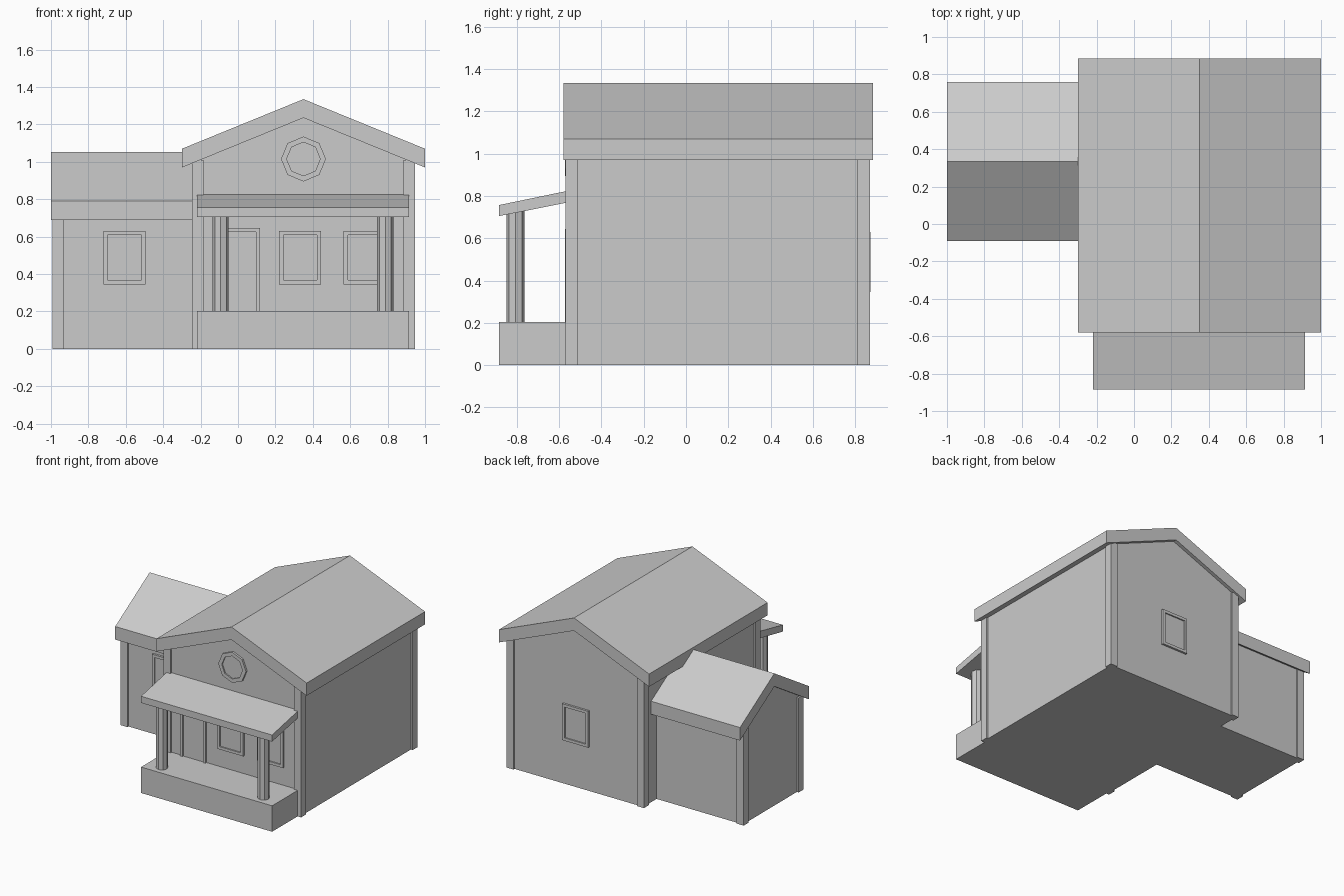
import bpy, bmesh, math
from mathutils import Vector

if "Cube" in bpy.data.objects:
    bpy.data.objects.remove(bpy.data.objects["Cube"])


def finish(bm, name):
    bmesh.ops.recalc_face_normals(bm, faces=bm.faces[:])
    me = bpy.data.meshes.new(name)
    bm.to_mesh(me)
    bm.free()
    ob = bpy.data.objects.new(name, me)
    bpy.context.collection.objects.link(ob)
    return ob


def prism(name, points, direction):
    """Extrude a flat outline along a direction vector."""
    bm = bmesh.new()
    face = bm.faces.new([bm.verts.new(p) for p in points])
    geom = bmesh.ops.extrude_face_region(bm, geom=[face])["geom"]
    verts = [g for g in geom if isinstance(g, bmesh.types.BMVert)]
    bmesh.ops.translate(bm, verts=verts, vec=Vector(direction))
    return finish(bm, name)


def box(name, x0, x1, y0, y1, z0, z1):
    return prism(name, [(x0, y0, z0), (x1, y0, z0), (x1, y1, z0), (x0, y1, z0)],
                 (0, 0, z1 - z0))


def framed_panel(name, outline, y_wall, out, border, recess=0.01):
    """Raised frame with a recessed pane; out is the signed y projection."""
    bm = bmesh.new()
    back = y_wall - math.copysign(0.01, out)
    a = [bm.verts.new((x, back, z)) for x, z in outline]
    b = [bm.verts.new((x, y_wall + out, z)) for x, z in outline]
    bm.faces.new(a)
    front = bm.faces.new(b)
    n = len(a)
    for i in range(n):
        j = (i + 1) % n
        bm.faces.new((a[i], a[j], b[j], b[i]))
    bmesh.ops.recalc_face_normals(bm, faces=bm.faces[:])
    bmesh.ops.inset_individual(bm, faces=[front], thickness=border, use_even_offset=True)
    bmesh.ops.inset_individual(bm, faces=[front], thickness=0, depth=-recess)
    return finish(bm, name)


def rect(x0, x1, z0, z1):
    return [(x0, z0), (x1, z0), (x1, z1), (x0, z1)]


def gable_wall(c, half, peak, slope):
    e = peak - slope * half
    return [(c - half, 0), (c + half, 0), (c + half, e), (c, peak), (c - half, e)]


def gable_roof(c, half, top, thick, slope):
    d = slope * half
    return [(c - half, top - d), (c, top), (c + half, top - d),
            (c + half, top - d - thick), (c, top - thick), (c - half, top - d - thick)]


# Main house: gable faces front and back
MX, MS = 0.35, 0.408
FRONT, BACK = -0.557, 0.857
prism("main_walls", [(x, FRONT, z) for x, z in gable_wall(MX, 0.58, 1.236, MS)],
      (0, BACK - FRONT, 0))
prism("main_roof", [(x, -0.58, z) for x, z in gable_roof(MX, 0.65, 1.335, 0.1, MS)],
      (0, 1.465, 0))

# Side wing: gable faces left
WY, WS, WING_FRONT = 0.335, 0.615, -0.022
prism("wing_walls", [(-0.978, y, z) for y, z in gable_wall(WY, 0.357, 0.951, WS)],
      (0.76, 0, 0))
prism("wing_roof", [(-1.0, y, z) for y, z in gable_roof(WY, 0.425, 1.052, 0.102, WS)],
      (0.77, 0, 0))

# Corner posts
for x in (-0.245, 0.885):
    for y in (-0.57, 0.81):
        box("main_corner_post", x, x + 0.06, y, y + 0.06, 0, 1.01)
for y in (-0.035, 0.645):
    box("wing_corner_post", -0.993, -0.933, y, y + 0.06, 0, 0.74)

# Porch: base, sloped roof, octagonal posts
box("porch_base", -0.22, 0.915, -0.885, FRONT + 0.01, 0, 0.203)
prism("porch_roof", [(-0.22, -0.885, 0.705), (-0.22, FRONT, 0.77),
                     (-0.22, FRONT, 0.825), (-0.22, -0.885, 0.757)], (1.135, 0, 0))
for cx in (-0.0925, 0.7875):
    ring = [(cx + 0.043 * math.cos(i * math.pi / 4),
             -0.807 + 0.043 * math.sin(i * math.pi / 4), 0.195) for i in range(8)]
    prism("porch_post", ring, (0, 0, 0.545))

# Door, windows and round vent
framed_panel("door", rect(-0.10, 0.117, 0.18, 0.645), FRONT, -0.015, 0.02)
for x in (0.22, 0.565):
    framed_panel("front_window", rect(x, x + 0.225, 0.345, 0.63), FRONT, -0.016, 0.022)
framed_panel("wing_window", rect(-0.72, -0.495, 0.345, 0.63), WING_FRONT, -0.016, 0.022)
framed_panel("back_window", rect(0.237, 0.463, 0.345, 0.63), BACK, 0.016, 0.022)
framed_panel("gable_vent", [(MX + 0.12 * math.cos(i * math.pi / 4),
                             1.015 + 0.12 * math.sin(i * math.pi / 4)) for i in range(8)],
             FRONT, -0.016, 0.028)
